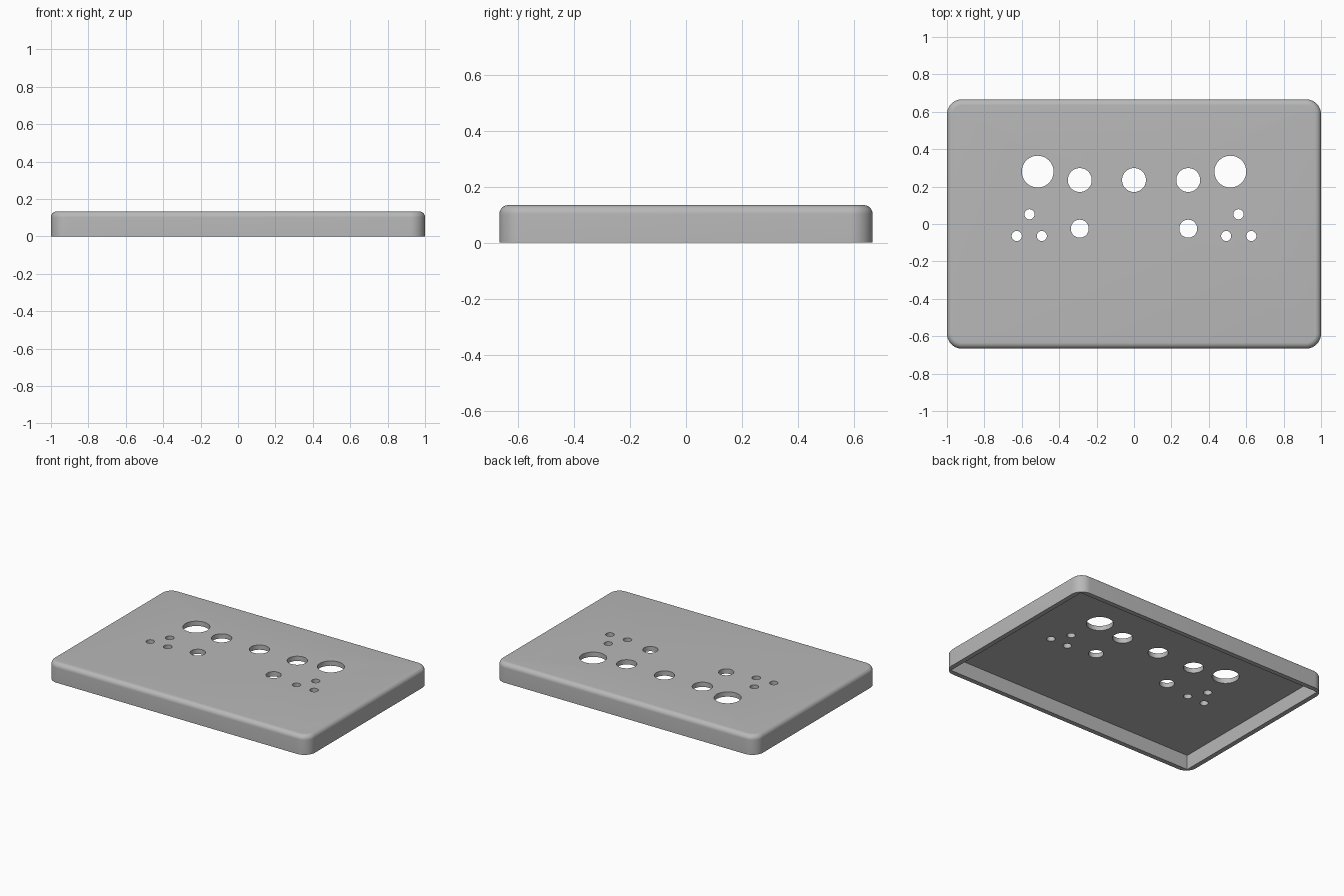
import bpy, bmesh
from mathutils import Matrix, Vector

if "Cube" in bpy.data.objects:
    bpy.data.objects.remove(bpy.data.objects["Cube"], do_unlink=True)

WIDTH, DEPTH, HEIGHT = 2.0, 1.333, 0.134
WALL = 0.033
CORNER = 0.08
FILLET = 0.032

grey = bpy.data.materials.new("plain grey")
grey.use_nodes = True
colour = (0.48, 0.48, 0.48, 1)
grey.diffuse_color = colour
grey.node_tree.nodes["Principled BSDF"].inputs["Base Color"].default_value = colour


def add_object(name, bm):
    mesh = bpy.data.meshes.new(name)
    bm.to_mesh(mesh)
    bm.free()
    mesh.materials.append(grey)
    obj = bpy.data.objects.new(name, mesh)
    bpy.context.collection.objects.link(obj)
    return obj


def box(width, depth, bottom, top):
    bm = bmesh.new()
    place = Matrix.Translation((0, 0, (bottom + top) / 2))
    scale = Matrix.Diagonal((width, depth, top - bottom, 1))
    bmesh.ops.create_cube(bm, size=1, matrix=place @ scale)
    return bm


def bevel(bm, edges, radius, segments):
    bmesh.ops.bevel(bm, geom=edges, offset=radius, offset_type='OFFSET',
                    segments=segments, profile=0.5, affect='EDGES')


def cut(target, cutter):
    cutter.hide_render = True
    mod = target.modifiers.new("cut", 'BOOLEAN')
    mod.operation = 'DIFFERENCE'
    mod.solver = 'EXACT'
    mod.object = cutter
    bpy.context.view_layer.objects.active = target
    bpy.ops.object.modifier_apply(modifier=mod.name)
    bpy.data.objects.remove(cutter, do_unlink=True)


# Outer body: rounded corners, then a rounded top rim
bm = box(WIDTH, DEPTH, 0, HEIGHT)
bevel(bm, [e for e in bm.edges
           if abs(e.verts[0].co.z - e.verts[1].co.z) > HEIGHT / 2], CORNER, 12)
bevel(bm, [e for e in bm.edges
           if all(v.co.z > HEIGHT - 0.001 for v in e.verts)], FILLET, 8)
cover = add_object("enclosure_cover", bm)

# Open underside with square inner corners
cut(cover, add_object("cavity_cutter",
                      box(WIDTH - 2 * WALL, DEPTH - 2 * WALL, -0.1, HEIGHT - WALL)))

# Panel holes: x, y, radius, mirrored across the centre line
holes = [
    (0, 0.235, 0.064),
    (0.29, 0.235, 0.064),
    (0.515, 0.28, 0.085),
    (0.29, -0.025, 0.048),
    (0.559, 0.052, 0.027),
    (0.493, -0.064, 0.027),
    (0.627, -0.064, 0.027),
]
for x, y, radius in holes:
    for side in ((1, -1) if x else (1,)):
        bm = bmesh.new()
        bmesh.ops.create_cone(bm, cap_ends=True, segments=48, radius1=radius,
                              radius2=radius, depth=0.15,
                              matrix=Matrix.Translation((side * x, y, HEIGHT)))
        cut(cover, add_object("hole_cutter", bm))

# Smooth fillets and holes, crisp edges elsewhere
bpy.ops.object.select_all(action='DESELECT')
cover.select_set(True)
bpy.context.view_layer.objects.active = cover
bpy.ops.object.shade_smooth_by_angle(angle=0.6)
